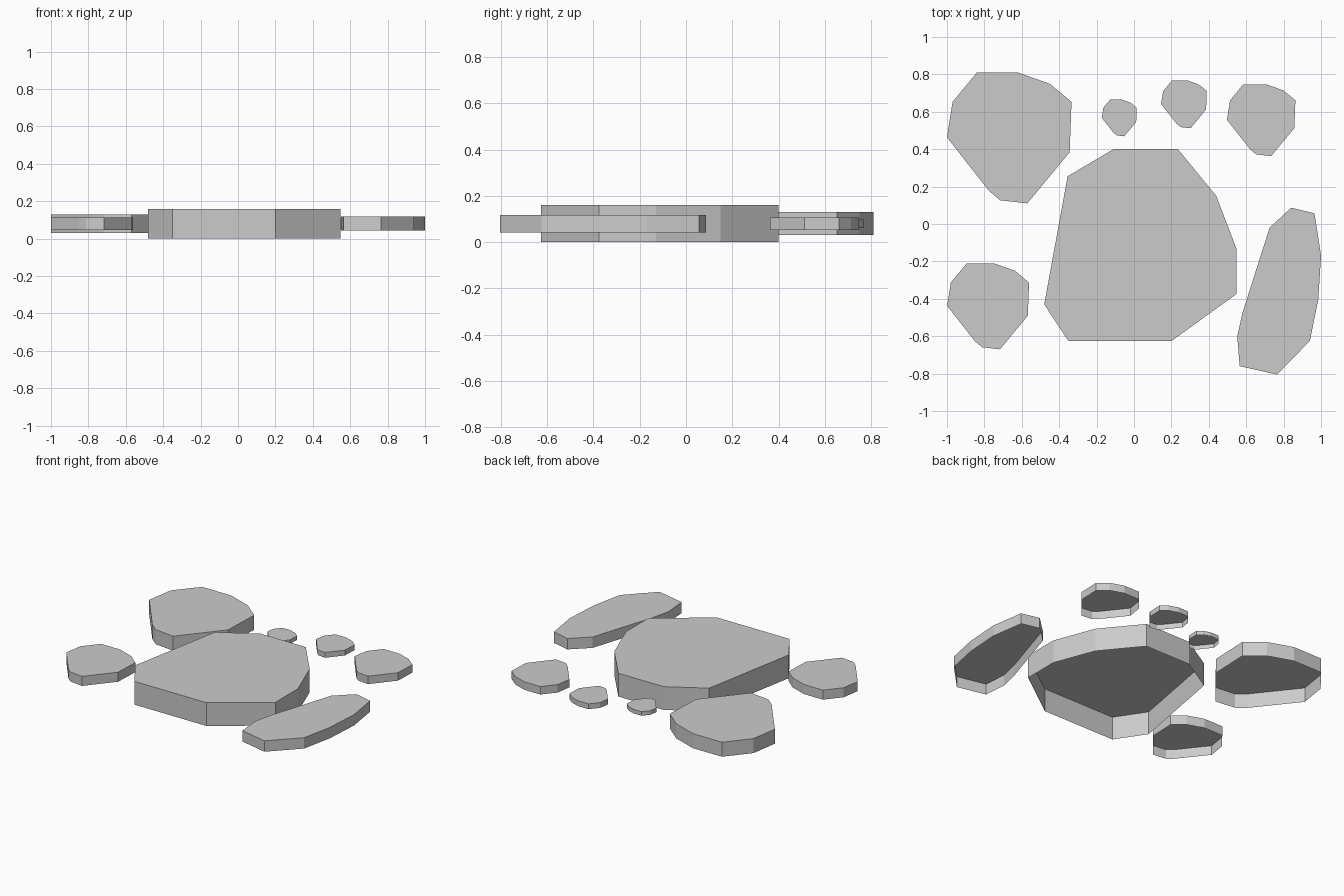
import bpy, bmesh

if "Cube" in bpy.data.objects:
    bpy.data.objects.remove(bpy.data.objects["Cube"])

MID_Z = 0.08  # every stone is centred on this height


def stone(name, outline, height):
    """Flat-topped slab, open underneath, from a top-view outline."""
    bm = bmesh.new()
    top = [bm.verts.new((x, y, MID_Z + height / 2)) for x, y in outline]
    low = [bm.verts.new((x, y, MID_Z - height / 2)) for x, y in outline]
    cap = bm.faces.new(top)
    n = len(outline)
    for i in range(n):
        j = (i + 1) % n
        bm.faces.new((top[i], low[i], low[j], top[j]))
    bmesh.ops.recalc_face_normals(bm, faces=bm.faces)
    cap.normal_update()
    if cap.normal.z < 0:
        bmesh.ops.reverse_faces(bm, faces=bm.faces)
    me = bpy.data.meshes.new(name)
    bm.to_mesh(me)
    bm.free()
    ob = bpy.data.objects.new(name, me)
    bpy.context.collection.objects.link(ob)
    return ob


# Large central stone
stone("center_stone", [(-.11, .40), (.235, .40), (.44, .15), (.547, -.13),
                       (.547, -.375), (.20, -.626), (-.35, -.626),
                       (-.48, -.43), (-.355, .255)], 0.16)

# Long narrow stone on the right
stone("long_stone", [(.84, .087), (.965, .057), (1, -.17), (.985, -.405),
                     (.94, -.625), (.765, -.805), (.565, -.76), (.552, -.60),
                     (.58, -.475), (.725, -.02)], 0.075)

# Rounded stones: one outline, scaled to each width
ROUND = [(-.52, 1.05), (.14, 1.05), (.65, .87), (1, .58), (.97, -.23),
         (.29, -1.05), (-.145, -1), (-.325, -.85), (-1, .01), (-.91, .58)]
for name, cx, cy, half in [("back_left_stone", -.667, .46, .333),
                           ("front_left_stone", -.78, -.44, .219),
                           ("back_right_stone", .68, .555, .183),
                           ("small_stone", .267, .64, .122),
                           ("tiny_stone", -.079, .567, .0935)]:
    stone(name, [(cx + x * half, cy + y * half) for x, y in ROUND], half * 0.30)
